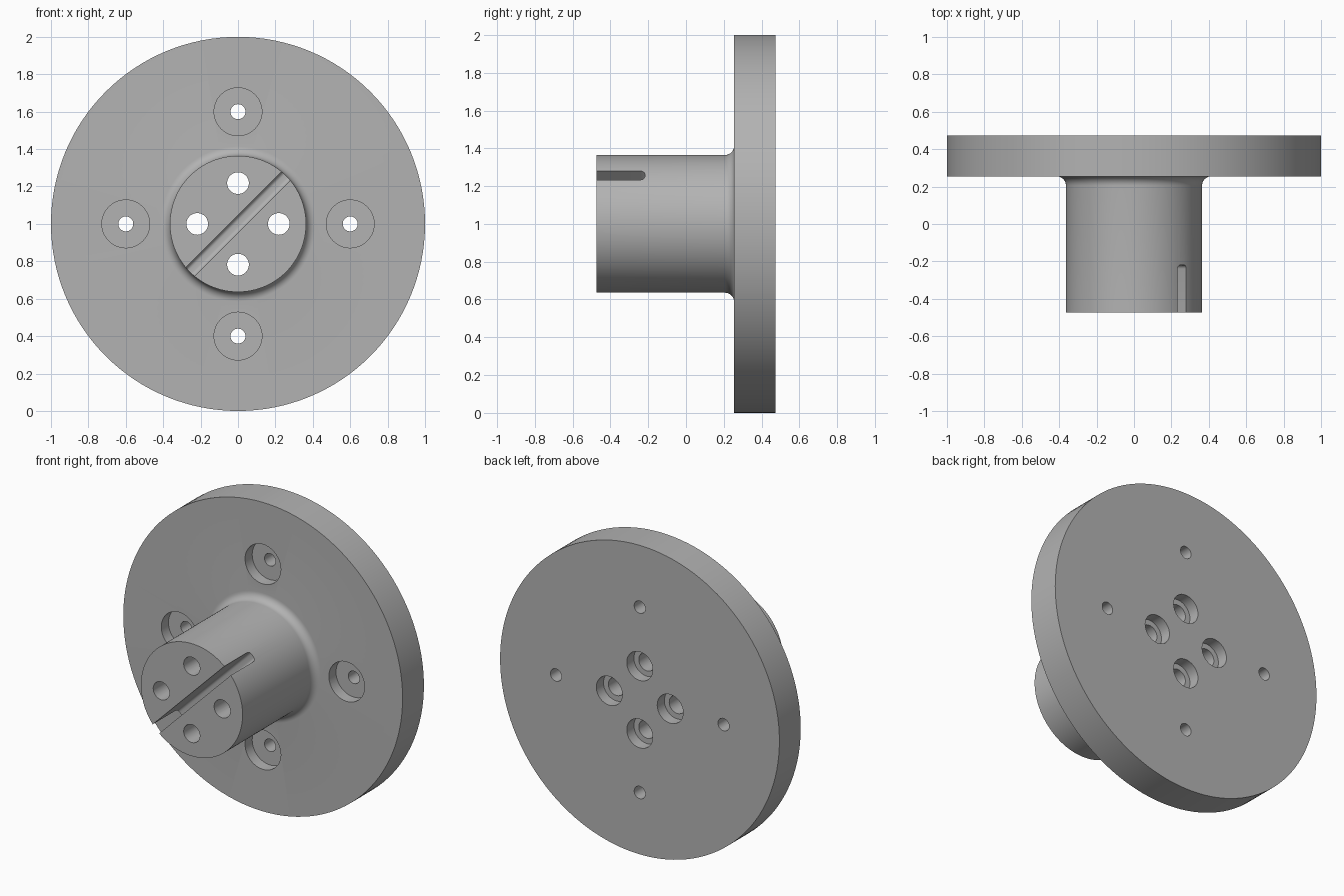
import bpy, bmesh, math
from mathutils import Matrix, Vector

if "Cube" in bpy.data.objects:
    bpy.data.objects.remove(bpy.data.objects["Cube"], do_unlink=True)

FRONT, FACE, BACK = -0.473, 0.255, 0.473   # hub end, flange front, flange back
HUB_R, FILLET, STEP = 0.364, 0.05, 0.073

grey = bpy.data.materials.new("machined grey")
grey.use_nodes = True
grey.diffuse_color = (0.45, 0.45, 0.45, 1)
grey.node_tree.nodes["Principled BSDF"].inputs["Base Color"].default_value = grey.diffuse_color


def make_object(name, bm):
    bmesh.ops.recalc_face_normals(bm, faces=bm.faces)
    mesh = bpy.data.meshes.new(name)
    bm.to_mesh(mesh)
    bm.free()
    mesh.materials.append(grey)
    obj = bpy.data.objects.new(name, mesh)
    bpy.context.collection.objects.link(obj)
    return obj


def lathe(name, profile, steps, centre=(0, 0, 1)):
    """Revolve (radius, y) points around the y axis; the ends are on the axis."""
    bm = bmesh.new()
    verts = [bm.verts.new((r, y, 0)) for r, y in profile]
    edges = [bm.edges.new(pair) for pair in zip(verts, verts[1:])]
    bmesh.ops.spin(bm, geom=verts + edges, cent=(0, 0, 0), axis=(0, 1, 0),
                   angle=math.tau, steps=steps, use_merge=True)
    bmesh.ops.remove_doubles(bm, verts=bm.verts, dist=1e-5)
    bmesh.ops.translate(bm, verts=bm.verts, vec=centre)
    return make_object(name, bm)


# Flange and hub in one turned piece, with a fillet between them
fillet = []
for i in range(9):
    a = math.pi / 2 * i / 8
    fillet.append((HUB_R + FILLET * (1 - math.cos(a)), FACE - FILLET * (1 - math.sin(a))))
body = lathe("flanged_hub", [(0, FRONT), (HUB_R, FRONT)] + fillet
             + [(1, FACE), (1, BACK), (0, BACK)], 128)

# Stepped hole cutters: flange holes sink from the front, hub holes from the back
cutters = []
for i in range(4):
    a = math.pi / 2 * i
    way = Vector((math.cos(a), 0, math.sin(a)))
    up = Vector((0, 0, 1))
    cutters.append(lathe("flange_hole_cutter",
                         [(0, 0.1), (0.128, 0.1), (0.128, FACE + STEP),
                          (0.04, FACE + STEP), (0.04, 0.6), (0, 0.6)], 48, up + way * 0.6))
    cutters.append(lathe("hub_hole_cutter",
                         [(0, -0.6), (0.058, -0.6), (0.058, BACK - STEP),
                          (0.093, BACK - STEP), (0.093, 0.6), (0, 0.6)], 48, up + way * 0.218))

# Diagonal slot across the hub end, with rounded bottom corners
SLOT_END, OVER = -0.218, -0.6
bm = bmesh.new()
bmesh.ops.create_cube(bm, size=1)
bmesh.ops.scale(bm, vec=(1.2, SLOT_END - OVER, 0.065), verts=bm.verts)
bmesh.ops.translate(bm, vec=(0, (SLOT_END + OVER) / 2, 0), verts=bm.verts)
floor = [e for e in bm.edges if all(v.co.y > SLOT_END - 0.01 for v in e.verts)
         and abs(e.verts[0].co.x - e.verts[1].co.x) > 1]
bmesh.ops.bevel(bm, geom=floor, offset=0.022, segments=6, profile=0.5, affect='EDGES')
bmesh.ops.transform(bm, verts=bm.verts, matrix=Matrix.Translation((0, 0, 1))
                    @ Matrix.Rotation(-math.pi / 4, 4, 'Y'))
cutters.append(make_object("slot_cutter", bm))

# Cut everything, then drop the cutters
bpy.ops.object.select_all(action='DESELECT')
bpy.context.view_layer.objects.active = body
body.select_set(True)
for cutter in cutters:
    cutter.hide_render = True
    mod = body.modifiers.new("cut", 'BOOLEAN')
    mod.operation, mod.solver, mod.object = 'DIFFERENCE', 'EXACT', cutter
    bpy.ops.object.modifier_apply(modifier=mod.name)
for cutter in cutters:
    bpy.data.objects.remove(cutter, do_unlink=True)

bpy.ops.object.shade_smooth_by_angle(angle=math.radians(30))
